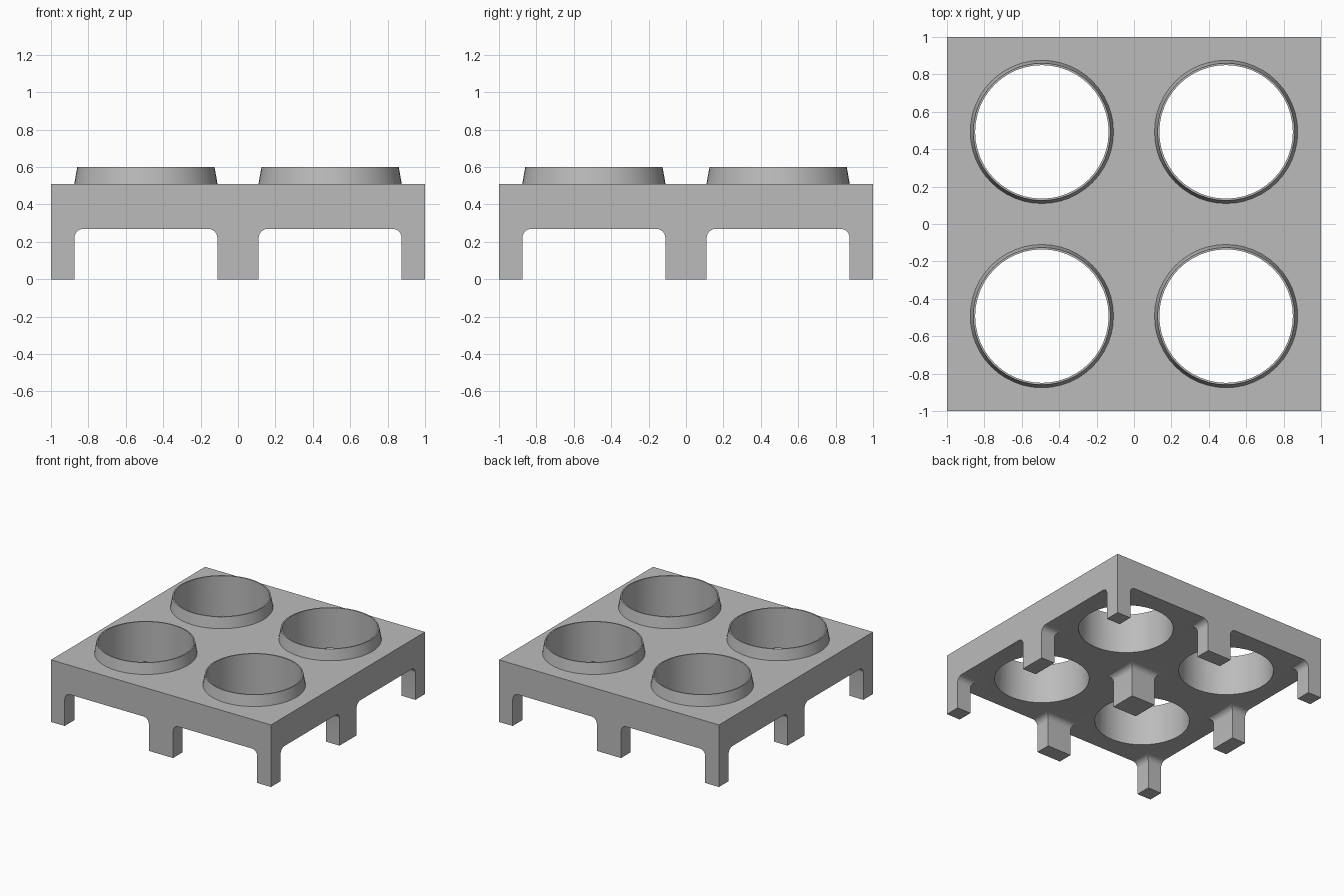
import bpy, bmesh, math

cube = bpy.data.objects.get("Cube")
if cube:
    bpy.data.objects.remove(cube, do_unlink=True)

HEIGHT, TUNNEL_TOP, RIM_TOP = 0.51, 0.27, 0.60
LEG_HALF, TUNNEL_END, FILLET = 0.11, 0.875, 0.05
CENTRE, HOLE_R, SIDES = 0.4925, 0.357, 48

grey = bpy.data.materials.new("plain grey")
grey.use_nodes = True
grey.diffuse_color = (0.5, 0.5, 0.5, 1)
grey.node_tree.nodes["Principled BSDF"].inputs["Base Color"].default_value = (0.5, 0.5, 0.5, 1)


def add_object(name, bm):
    bmesh.ops.recalc_face_normals(bm, faces=bm.faces)
    mesh = bpy.data.meshes.new(name)
    bm.to_mesh(mesh)
    bm.free()
    mesh.materials.append(grey)
    obj = bpy.data.objects.new(name, mesh)
    bpy.context.collection.objects.link(obj)
    return obj


def select(obj):
    bpy.ops.object.select_all(action='DESELECT')
    obj.select_set(True)
    bpy.context.view_layer.objects.active = obj


def smooth(obj):
    select(obj)
    bpy.ops.object.shade_smooth_by_angle(angle=math.radians(20))


def cut(target, cutter):
    cutter.hide_render = True
    select(target)
    mod = target.modifiers.new("cut", 'BOOLEAN')
    mod.operation, mod.solver, mod.object = 'DIFFERENCE', 'EXACT', cutter
    bpy.ops.object.modifier_apply(modifier=mod.name)
    bpy.data.objects.remove(cutter, do_unlink=True)


def tunnel(side, along_x):
    """Arch-shaped prism with rounded top corners."""
    half = (TUNNEL_END - LEG_HALF) / 2
    points = [(-half, -0.1), (half, -0.1)]
    for start, sign in ((0, 1), (90, -1)):
        for i in range(7):
            a = math.radians(start + i * 15)
            points.append((sign * (half - FILLET) + FILLET * math.cos(a),
                           TUNNEL_TOP - FILLET + FILLET * math.sin(a)))
    bm = bmesh.new()
    verts = []
    for u, z in points:
        u += side * CENTRE
        verts.append(bm.verts.new((-1.2, u, z) if along_x else (u, -1.2, z)))
    face = bm.faces.new(verts)
    ext = bmesh.ops.extrude_face_region(bm, geom=[face])
    moved = [v for v in ext["geom"] if isinstance(v, bmesh.types.BMVert)]
    bmesh.ops.translate(bm, verts=moved, vec=(2.4, 0, 0) if along_x else (0, 2.4, 0))
    return add_object("tunnel_cutter", bm)


# Square body: a block with tunnels both ways, leaving nine legs
bm = bmesh.new()
bmesh.ops.create_cube(bm, size=1)
for v in bm.verts:
    v.co = (v.co.x * 2, v.co.y * 2, (v.co.z + 0.5) * HEIGHT)
body = add_object("tray_body", bm)
for along_x in (True, False):
    for side in (-1, 1):
        cut(body, tunnel(side, along_x))

# Round through-holes, each with a tapered collar on top
for sx, sx_name in ((-1, "right"), (1, "left")):
    for sy, sy_name in ((-1, "front"), (1, "back")):
        x, y = sx * CENTRE, sy * CENTRE
        bm = bmesh.new()
        bmesh.ops.create_cone(bm, cap_ends=True, segments=SIDES,
                              radius1=HOLE_R, radius2=HOLE_R, depth=2)
        bmesh.ops.translate(bm, verts=bm.verts, vec=(x, y, 0.3))
        cut(body, add_object("hole_cutter", bm))

        bm = bmesh.new()
        profile = [(0.383, HEIGHT), (0.367, RIM_TOP), (HOLE_R, RIM_TOP), (HOLE_R, HEIGHT)]
        rings = []
        for r, z in profile:
            ring = bmesh.ops.create_circle(bm, segments=SIDES, radius=r)["verts"]
            bmesh.ops.translate(bm, verts=ring, vec=(x, y, z))
            rings.append(ring)
        for a, b in zip(rings, rings[1:]):
            for i in range(SIDES):
                j = (i + 1) % SIDES
                bm.faces.new((a[i], a[j], b[j], b[i]))
        # Close the hidden underside so the collar is solid
        for i in range(SIDES):
            j = (i + 1) % SIDES
            bm.faces.new((rings[3][i], rings[3][j], rings[0][j], rings[0][i]))
        smooth(add_object(f"{sy_name}_{sx_name}_collar", bm))

smooth(body)
